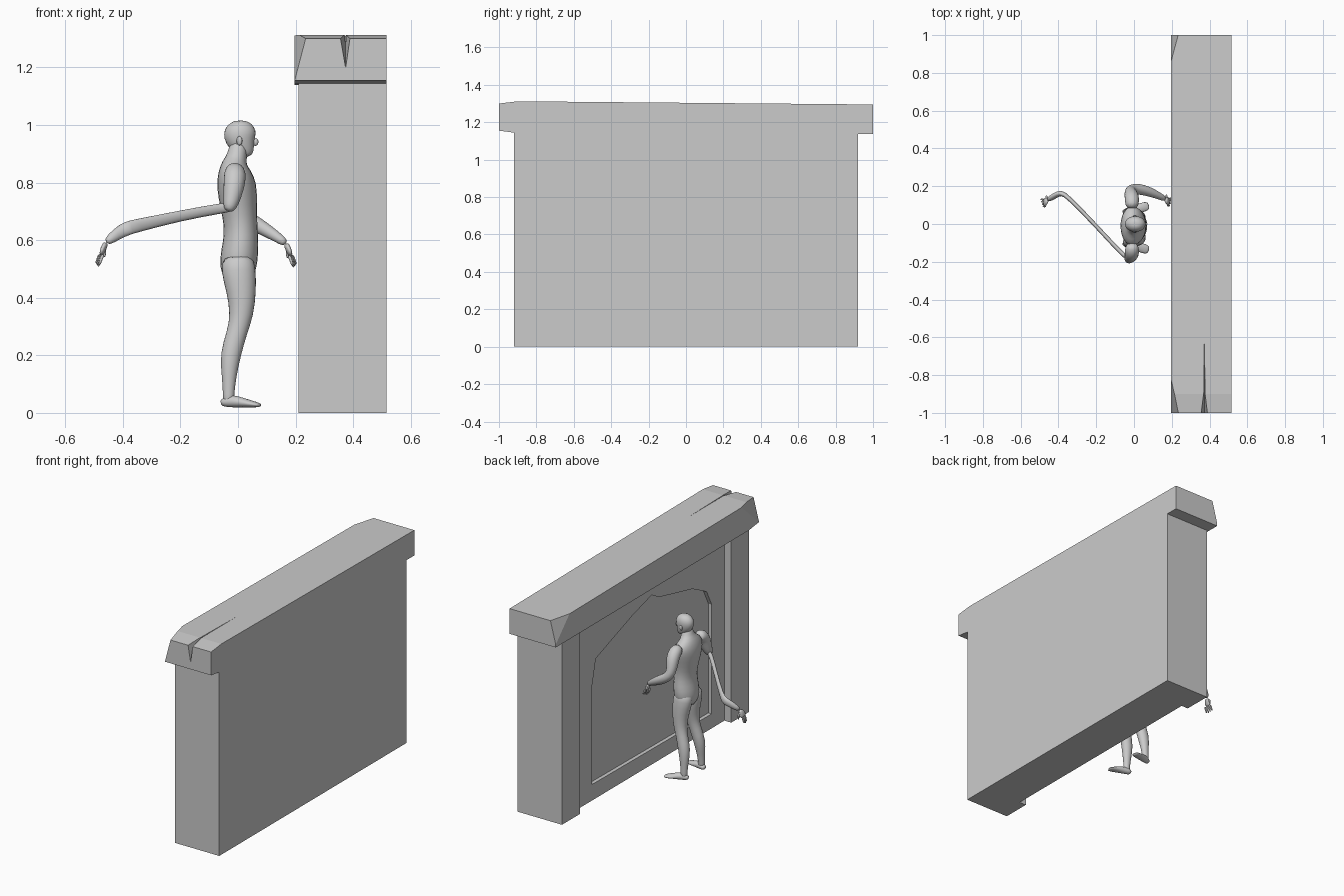
import bpy, bmesh, math
from mathutils import Vector

if "Cube" in bpy.data.objects:
    bpy.data.objects.remove(bpy.data.objects["Cube"])

grey = bpy.data.materials.new("plain grey")
grey.use_nodes = True
grey.diffuse_color = (0.6, 0.6, 0.6, 1)
grey.node_tree.nodes["Principled BSDF"].inputs["Base Color"].default_value = (0.6, 0.6, 0.6, 1)


def finish(name, bm, smooth=False):
    bmesh.ops.recalc_face_normals(bm, faces=bm.faces)
    for f in bm.faces:
        f.smooth = smooth
    mesh = bpy.data.meshes.new(name)
    bm.to_mesh(mesh)
    bm.free()
    mesh.materials.append(grey)
    ob = bpy.data.objects.new(name, mesh)
    bpy.context.collection.objects.link(ob)
    return ob


def prism(name, points, direction):
    """Extrude a flat outline along a direction."""
    bm = bmesh.new()
    face = bm.faces.new([bm.verts.new(p) for p in points])
    out = bmesh.ops.extrude_face_region(bm, geom=[face], use_keep_orig=True)
    moved = [v for v in out["geom"] if isinstance(v, bmesh.types.BMVert)]
    bmesh.ops.translate(bm, verts=moved, vec=direction)
    return finish(name, bm)


def hull(name, points):
    bm = bmesh.new()
    for p in points:
        bm.verts.new(p)
    bmesh.ops.convex_hull(bm, input=bm.verts)
    return finish(name, bm)


def cut(target, cutter):
    mod = target.modifiers.new("cut", 'BOOLEAN')
    mod.operation, mod.solver, mod.object = 'DIFFERENCE', 'EXACT', cutter
    bpy.context.view_layer.objects.active = target
    bpy.ops.object.modifier_apply(modifier=mod.name)
    bpy.data.objects.remove(cutter)


def loft(name, rings, ref=(1, 0, 0), sides=12):
    """Skin oval rings (centre, radius along ref, radius across) along a path."""
    bm = bmesh.new()
    centres = [Vector(r[:3]) for r in rings]
    u = Vector(ref)
    loops = []
    for i, (c, r) in enumerate(zip(centres, rings)):
        t = (centres[min(i + 1, len(rings) - 1)] - centres[max(i - 1, 0)]).normalized()
        u = (u - t * u.dot(t)).normalized()
        v = t.cross(u)
        a, b = r[3] * 1.04, r[-1] * 1.04
        loops.append([bm.verts.new(c + u * a * math.cos(k * math.tau / sides)
                                   + v * b * math.sin(k * math.tau / sides))
                      for k in range(sides)])
    for p, q in zip(loops, loops[1:]):
        for k in range(sides):
            j = (k + 1) % sides
            bm.faces.new((p[k], p[j], q[j], q[k]))
    bm.faces.new(loops[0])
    bm.faces.new(loops[-1])
    ob = finish(name, bm, True)
    ob.modifiers.new("smooth", 'SUBSURF').levels = 1
    ob.modifiers["smooth"].render_levels = 1
    return ob


def ball(name, centre, size):
    bm = bmesh.new()
    bmesh.ops.create_uvsphere(bm, u_segments=12, v_segments=8, radius=1)
    bmesh.ops.scale(bm, vec=size, verts=bm.verts)
    bmesh.ops.translate(bm, vec=centre, verts=bm.verts)
    return finish(name, bm, True)


# Wall slab with two end pillars and a sunken middle
OUT, IN, BACK, END, PIL = 0.515, 0.21, 0.257, 0.92, 0.745
plan = [(OUT, -END), (OUT, END), (IN, END), (IN, PIL),
        (BACK, PIL), (BACK, -PIL), (IN, -PIL), (IN, -END)]
wall = prism("wall", [(x, y, 0) for x, y in plan], (0, 0, 1.16))

# Arched panel sunk into the wall
arch = [(0.56, 0.1), (0.56, 0.7), (0.52, 0.87), (0.16, 1.0), (-0.03, 1.055),
        (-0.1, 1.015), (-0.43, 0.94), (-0.57, 0.87), (-0.62, 0.77), (-0.62, 0.09)]
cut(wall, prism("panel_cutter", [(0.2, y, z) for y, z in arch], (0.08, 0, 0)))

# Capstone: a slightly sloping block with chipped corners and a crack
cap = hull("capstone", [(x, y, z) for x in (0.197, OUT)
                        for y, low, high in ((-1, 1.155, 1.3), (-0.9, 1.142, 1.312), (1, 1.138, 1.295))
                        for z in (low, high)])
bm = bmesh.new()
bm.from_mesh(cap.data)
for s, back in ((1, 0.86), (-1, 0.84)):
    a, b, c = Vector((0.235, s, 1.3)), Vector((0.197, s * back, 1.3)), Vector((0.197, s, 1.155))
    n = (b - a).cross(c - a)
    if n.dot(Vector((0.19, s, 1.31)) - a) < 0:
        n.negate()
    bmesh.ops.bisect_plane(bm, geom=bm.verts[:] + bm.edges[:] + bm.faces[:],
                           plane_co=a, plane_no=n, clear_outer=True)
    bmesh.ops.holes_fill(bm, edges=bm.edges)
bmesh.ops.recalc_face_normals(bm, faces=bm.faces)
bm.to_mesh(cap.data)
bm.free()
for half, depth, reach in ((0.024, 1.18, -0.85), (0.006, 1.27, -0.3)):
    cut(cap, hull("crack_cutter", [(0.372 - half, -1.02, 1.33), (0.372 + half, -1.02, 1.33),
                                   (0.374, -1.02, depth), (0.372, reach, 1.33)]))

# Torso and neck, bottom to top
CY = -0.01
loft("torso", [(x, CY, z, a, b) for z, x, a, b in (
    (0.45, 0.005, 0.03, 0.03), (0.475, 0, 0.058, 0.072), (0.53, 0.002, 0.067, 0.088),
    (0.59, 0.01, 0.062, 0.084), (0.65, 0.01, 0.057, 0.075), (0.72, 0.002, 0.064, 0.086),
    (0.79, -0.004, 0.071, 0.105), (0.84, -0.014, 0.057, 0.11), (0.87, -0.012, 0.042, 0.07),
    (0.89, -0.003, 0.034, 0.036), (0.95, 0.005, 0.031, 0.032))])

# Head with nose and ears
loft("head", [(x, CY + 0.01, z, a, b) for z, x, a, b in (
    (0.89, 0.036, 0.014, 0.014), (0.9, 0.032, 0.026, 0.026), (0.925, 0.018, 0.042, 0.036),
    (0.95, 0.008, 0.054, 0.041), (0.975, 0.006, 0.057, 0.043), (0.998, 0.004, 0.046, 0.036),
    (1.011, 0.002, 0.028, 0.022), (1.015, 0.002, 0.01, 0.01))])
ball("nose", (0.06, 0, 0.941), (0.011, 0.008, 0.014))
for s, side in ((1, "left"), (-1, "right")):
    ball(side + "_ear", (0.005, s * 0.042, 0.945), (0.01, 0.005, 0.016))

    # Leg and foot
    loft(side + "_leg", [(x, s * y - 0.02, z, a, b) for x, y, z, a, b in (
        (0, 0.045, 0.55, 0.05, 0.04), (0, 0.048, 0.5, 0.062, 0.047),
        (0.013, 0.053, 0.42, 0.051, 0.045), (0.013, 0.06, 0.34, 0.041, 0.036),
        (-0.003, 0.066, 0.28, 0.034, 0.031), (-0.028, 0.074, 0.2, 0.037, 0.033),
        (-0.031, 0.082, 0.12, 0.024, 0.022), (-0.033, 0.086, 0.06, 0.019, 0.017),
        (-0.032, 0.087, 0.03, 0.02, 0.018))])
    loft(side + "_foot", [(x, s * y - 0.02, z, a, b) for x, y, z, a, b in (
        (-0.06, 0.08, 0.035, 0.008, 0.01), (-0.05, 0.082, 0.037, 0.016, 0.018),
        (-0.02, 0.09, 0.042, 0.023, 0.02), (0.02, 0.1, 0.035, 0.016, 0.024),
        (0.06, 0.113, 0.029, 0.01, 0.026), (0.08, 0.118, 0.026, 0.006, 0.018))], ref=(0, 0, 1))

# Left arm bends towards the wall; the right forearm is stretched out behind
loft("left_arm", [
    (-0.012, 0.08, 0.845, 0.03), (-0.01, 0.12, 0.835, 0.038), (-0.012, 0.15, 0.8, 0.038),
    (-0.02, 0.168, 0.75, 0.031), (-0.018, 0.182, 0.71, 0.027), (0.02, 0.188, 0.68, 0.029),
    (0.08, 0.172, 0.645, 0.026), (0.135, 0.148, 0.612, 0.018), (0.168, 0.13, 0.587, 0.014)])
loft("right_upper_arm", [
    (-0.012, -0.1, 0.845, 0.03), (-0.01, -0.14, 0.835, 0.038), (-0.012, -0.162, 0.8, 0.038),
    (-0.02, -0.175, 0.75, 0.031), (-0.028, -0.188, 0.715, 0.024), (-0.035, -0.19, 0.7, 0.012)])
loft("right_forearm", [
    (-0.01, -0.195, 0.717, 0.016, 0.012), (-0.05, -0.175, 0.712, 0.018, 0.012),
    (-0.2, -0.01, 0.685, 0.018, 0.01), (-0.35, 0.145, 0.65, 0.023, 0.012),
    (-0.385, 0.168, 0.642, 0.025, 0.015), (-0.42, 0.15, 0.622, 0.021, 0.016),
    (-0.46, 0.125, 0.59, 0.014, 0.013)], ref=(0, 0, 1))


# Hands: palm, four curled fingers and a thumb
def hand(side, wrist, s):
    wrist = Vector(wrist)
    across = Vector((s * 0.3, 1, 0)).normalized()

    def at(x, w, z):
        return tuple(wrist + Vector((s * x, 0, z)) + across * w)

    loft(side + "_palm", [at(0, 0, 0) + (0.01, 0.013), at(0.012, -0.008, -0.02) + (0.01, 0.024),
                          at(0.022, -0.014, -0.045) + (0.008, 0.024)])
    for i in range(4):
        w = -0.034 + i * 0.013
        tip = -0.085 + 0.006 * abs(i - 1)
        loft(f"{side}_finger_{i + 1}", [at(0.02, w, -0.038) + (0.007,), at(0.029, w, -0.062) + (0.006,),
                                        at(0.034, w, tip) + (0.004,)], sides=6)
    loft(side + "_thumb", [at(0.004, 0.01, -0.008) + (0.008,), at(-0.002, 0.022, -0.032) + (0.006,),
                           at(0, 0.022, -0.052) + (0.004,)], sides=6)


hand("left", (0.166, 0.131, 0.588), 1)
hand("right", (-0.458, 0.126, 0.591), -1)
